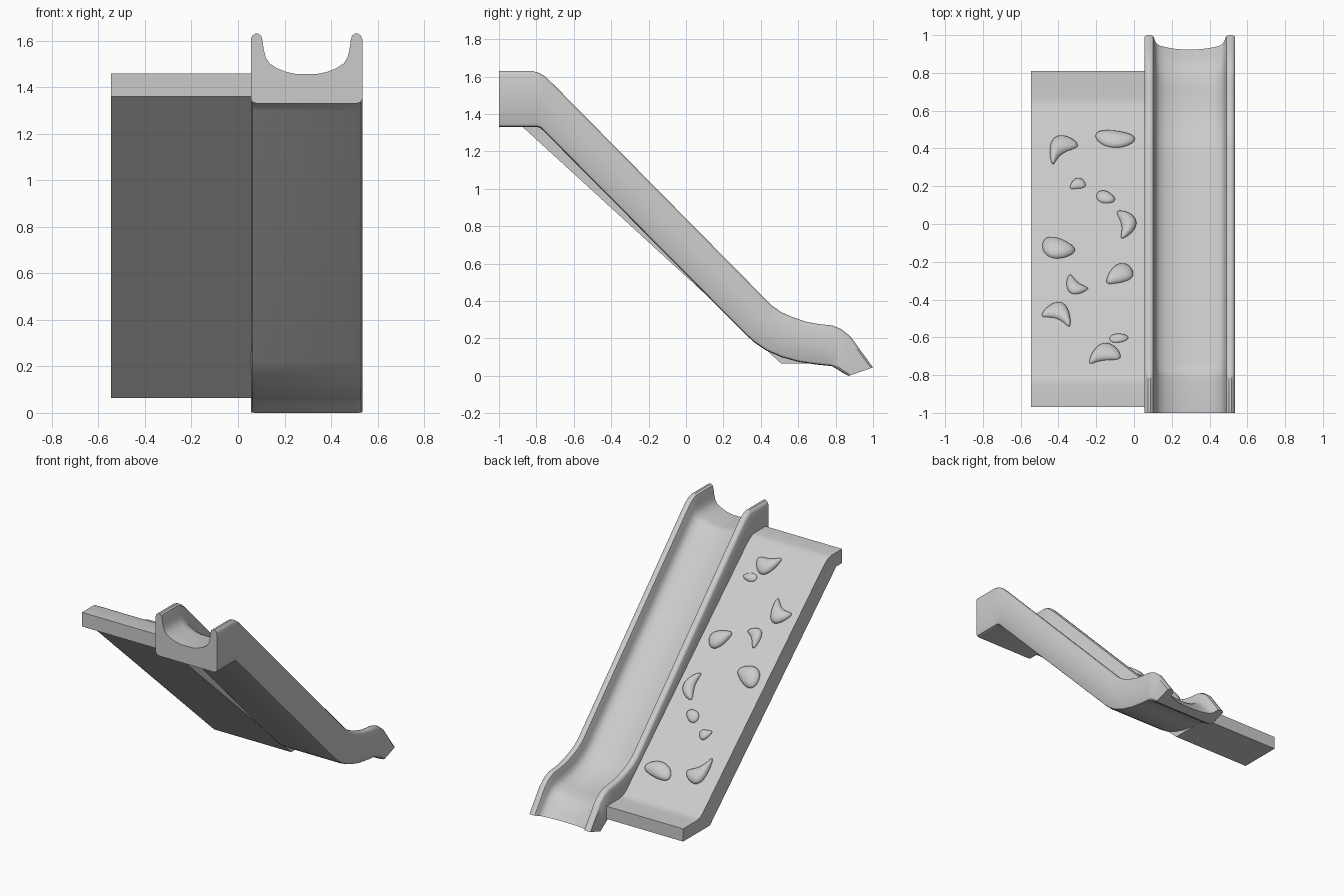
import bpy, bmesh, math
from mathutils import Vector


def finish(name, bm, angle=35):
    bmesh.ops.recalc_face_normals(bm, faces=bm.faces)
    me = bpy.data.meshes.new(name)
    bm.to_mesh(me)
    bm.free()
    ob = bpy.data.objects.new(name, me)
    bpy.context.collection.objects.link(ob)
    bpy.ops.object.select_all(action='DESELECT')
    ob.select_set(True)
    bpy.context.view_layer.objects.active = ob
    bpy.ops.object.shade_smooth_by_angle(angle=math.radians(angle))
    return ob


def loft(name, rings, angle=35):
    bm = bmesh.new()
    rows = [[bm.verts.new(p) for p in r] for r in rings]
    n = len(rows[0])
    for a, b in zip(rows, rows[1:]):
        for i in range(n):
            j = (i + 1) % n
            bm.faces.new((a[i], a[j], b[j], b[i]))
    bm.faces.new(rows[0])
    bm.faces.new(rows[-1][::-1])
    return finish(name, bm, angle)


# Slide: half U section (offset from centre, height fraction), mirrored
half = [(0.215, 0.0), (0.233, 0.02), (0.24, 0.07), (0.24, 0.92), (0.234, 0.97),
        (0.222, 1.0), (0.207, 1.0), (0.195, 0.97), (0.19, 0.91), (0.184, 0.77),
        (0.176, 0.66), (0.16, 0.575), (0.13, 0.51), (0.085, 0.45), (0.04, 0.42)]
section = half + [(-u, h) for u, h in reversed(half)]
# side path: (rim y, rim z, underside y, underside z)
path = [(-1, 1.63, -1, 1.33), (-0.82, 1.63, -0.82, 1.33), (-0.785, 1.62, -0.795, 1.33),
        (-0.75, 1.598, -0.778, 1.325), (-0.70, 1.55, -0.75, 1.298),
        (0.42, 0.415, 0.32, 0.22), (0.46, 0.375, 0.37, 0.175), (0.51, 0.34, 0.43, 0.135),
        (0.57, 0.314, 0.51, 0.10), (0.64, 0.29, 0.60, 0.075), (0.71, 0.277, 0.70, 0.06),
        (0.78, 0.27, 0.78, 0.052), (0.83, 0.25, 0.81, 0.035), (0.88, 0.21, 0.84, 0.015),
        (0.93, 0.14, 0.858, 0.006), (1.0, 0.045, 0.87, 0.0)]
loft("slide", [[(0.295 + u, by + h * (ty - by), bz + h * (tz - bz)) for u, h in section]
               for ty, tz, by, bz in path])

# Climbing ramp: side profile extruded across x
ramp = [(-0.97, 1.36), (-0.97, 1.46), (-0.85, 1.46), (-0.82, 1.454), (-0.79, 1.437),
        (-0.76, 1.415), (0.59, 0.184), (0.62, 0.164), (0.65, 0.157), (0.68, 0.155),
        (0.81, 0.155), (0.81, 0.065), (0.51, 0.065), (-0.905, 1.36)]
loft("climbing_ramp", [[(x, y, z) for y, z in ramp] for x in (-0.545, 0.06)])

# Climbing holds: x, y, half length, half width, angle, bend, taper
holds = [(-0.39, 0.40, .085, .045, 40, .05, .3), (-0.10, 0.45, .105, .042, -5, -.012, -.1),
         (-0.30, 0.21, .042, .026, 15, .012, .3), (-0.15, 0.14, .05, .03, -15, 0, -.2),
         (-0.04, 0.0, .072, .04, -82, .045, -.1), (-0.40, -0.13, .088, .05, -12, -.01, -.3),
         (-0.08, -0.27, .075, .045, 25, .012, .35), (-0.31, -0.33, .062, .033, -35, -.035, -.2),
         (-0.40, -0.475, .08, .042, -22, .05, -.1), (-0.08, -0.605, .05, .022, 3, 0, -.2),
         (-0.16, -0.69, .085, .042, 14, .035, .3)]
normal = Vector((0, 0.674, 0.739))
for i, (x, y, a, b, ang, bend, taper) in enumerate(holds):
    bm = bmesh.new()
    bmesh.ops.create_uvsphere(bm, u_segments=24, v_segments=12, radius=1)
    c, s = math.cos(math.radians(ang)), math.sin(math.radians(ang))
    for v in bm.verts:
        u = v.co.x * a
        w = v.co.y * b * (1 + taper * v.co.x) - bend * (v.co.x ** 2 - 0.3)
        px, py = x + u * c - w * s, y + u * s + w * c
        v.co = Vector((px, py, 0.723 - 0.912 * py)) + normal * v.co.z * b * 0.8
    finish(f"climbing_hold_{i + 1}", bm, 60)
